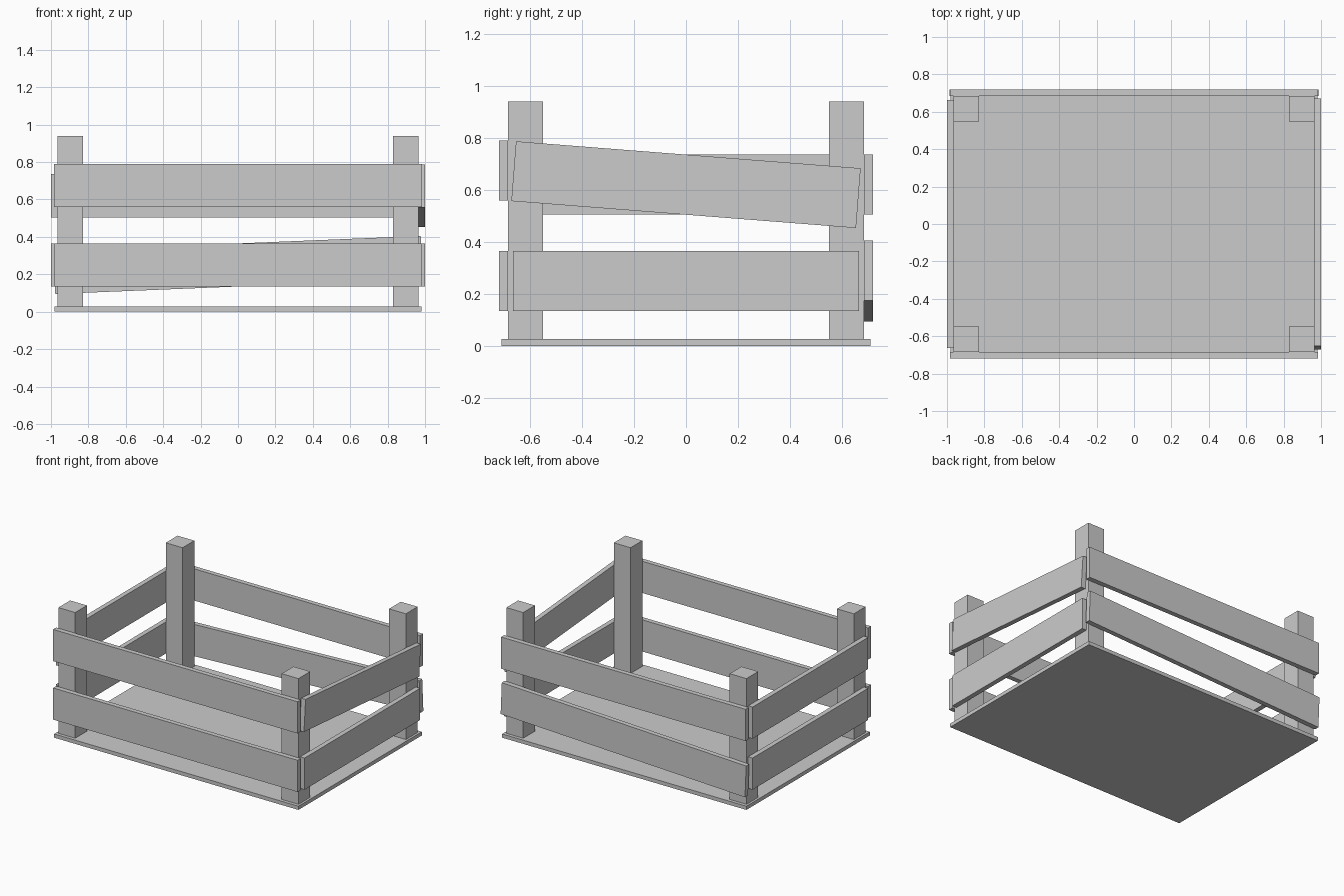
import bpy

cube = bpy.data.objects.get("Cube")
if cube:
    bpy.data.objects.remove(cube, do_unlink=True)

# One plain grey for the whole crate
GREY = (0.6, 0.6, 0.6, 1)
grey = bpy.data.materials.new("light_grey")
grey.use_nodes = True
grey.diffuse_color = GREY
grey.node_tree.nodes["Principled BSDF"].inputs["Base Color"].default_value = GREY


def box(name, centre, size, tilt=(0, 0, 0)):
    """Flat-faced board of a given size, tilted about its centre."""
    bpy.ops.mesh.primitive_cube_add(size=1, location=centre, rotation=tilt)
    board = bpy.context.object
    board.name = name
    board.scale = size
    board.data.materials.append(grey)


BOARD = 0.035      # slat thickness
HEIGHT = 0.23      # slat height
LOW, MID, HIGH = 0.25, 0.62, 0.675

# Floor
box("floor", (0, 0, 0.0135), (1.962, 1.415, 0.027))

# Corner posts
for x, side in ((-1, "right"), (1, "left")):
    for y, end in ((-1, "front"), (1, "back")):
        box(f"{end}_{side}_post", (x * 0.897, y * 0.616, 0.483),
            (0.135, 0.135, 0.914))

# Front and back slats: name, y, z, tilt
for name, y, z, tilt in (
    ("front_lower_slat", -0.701, LOW, 0),
    ("front_upper_slat", -0.701, HIGH, 0),
    ("back_lower_slat", 0.701, LOW, -0.041),
    ("back_upper_slat", 0.701, MID, 0),
):
    box(name, (0, y, z), (1.965, BOARD, HEIGHT), (0, tilt, 0))

# Side slats: name, x, z, tilt
for name, x, z, tilt in (
    ("right_lower_slat", -0.982, LOW, 0),
    ("right_upper_slat", -0.982, MID, 0),
    ("left_lower_slat", 0.982, LOW, 0),
    ("left_upper_slat", 0.982, MID, -0.078),
):
    box(name, (x, 0, z), (BOARD, 1.327, HEIGHT), (tilt, 0, 0))
